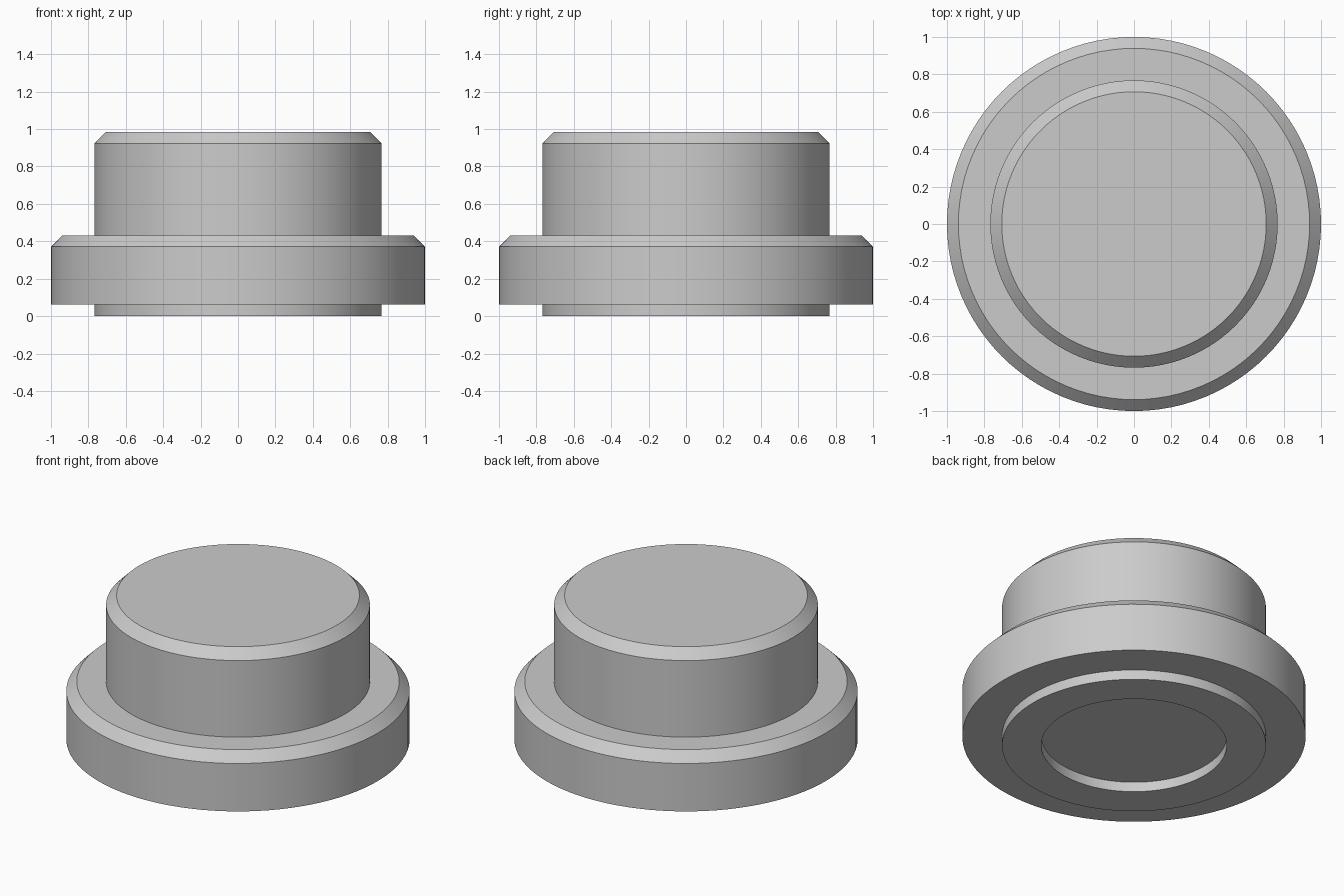
import bpy
import bmesh
from math import cos, sin, tau, radians

SEGMENTS = 96

cube = bpy.data.objects.get("Cube")
if cube:
    bpy.data.objects.remove(cube, do_unlink=True)

# Single grey finish
grey = bpy.data.materials.new("plain_grey")
grey.use_nodes = True
colour = (0.6, 0.6, 0.6, 1.0)
grey.diffuse_color = colour
grey.node_tree.nodes["Principled BSDF"].inputs["Base Color"].default_value = colour


def lathe(name, profile, material):
    """Turn a (radius, height) profile about z and cap both ends."""
    bm = bmesh.new()
    rings = []
    for r, z in profile:
        rings.append([bm.verts.new((r * cos(tau * i / SEGMENTS), r * sin(tau * i / SEGMENTS), z))
                      for i in range(SEGMENTS)])
    for low, high in zip(rings, rings[1:]):
        for i in range(SEGMENTS):
            j = (i + 1) % SEGMENTS
            bm.faces.new((low[i], low[j], high[j], high[i]))
    bm.faces.new(rings[0][::-1])
    bm.faces.new(rings[-1])
    bmesh.ops.recalc_face_normals(bm, faces=bm.faces)
    mesh = bpy.data.meshes.new(name)
    bm.to_mesh(mesh)
    bm.free()
    mesh.materials.append(material)
    obj = bpy.data.objects.new(name, mesh)
    bpy.context.collection.objects.link(obj)
    bpy.ops.object.select_all(action="DESELECT")
    obj.select_set(True)
    bpy.context.view_layer.objects.active = obj
    bpy.ops.object.shade_smooth_by_angle(angle=radians(30))
    return obj


# Flanged plug: recessed underside, foot, chamfered flange, chamfered boss
BORE, BOSS, FLANGE, CHAMFER = 0.54, 0.768, 1.0, 0.061
FOOT_Z, FLANGE_Z, TOP_Z = 0.063, 0.432, 0.985
lathe("flanged_plug", [
    (BORE, FOOT_Z), (BORE, 0), (BOSS, 0), (BOSS, FOOT_Z),
    (FLANGE, FOOT_Z), (FLANGE, FLANGE_Z - CHAMFER), (FLANGE - CHAMFER, FLANGE_Z),
    (BOSS, FLANGE_Z), (BOSS, TOP_Z - CHAMFER), (BOSS - CHAMFER, TOP_Z),
], grey)
